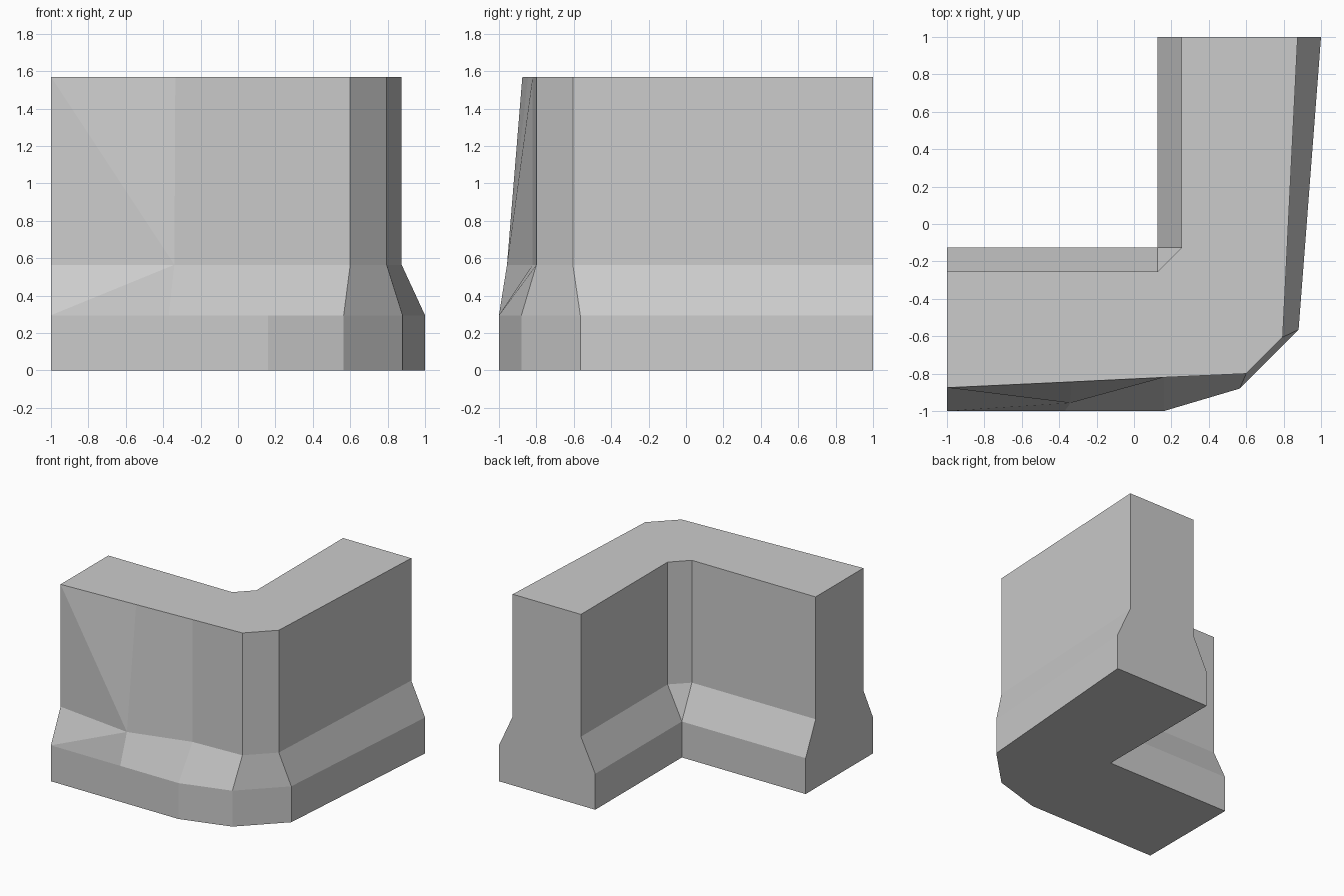
import bpy
import bmesh

cube = bpy.data.objects.get("Cube")
if cube:
    bpy.data.objects.remove(cube, do_unlink=True)

# One plain concrete colour
concrete = bpy.data.materials.new("concrete_grey")
concrete.use_nodes = True
grey = (0.6, 0.6, 0.6, 1)
concrete.diffuse_color = grey
concrete.node_tree.nodes["Principled BSDF"].inputs["Base Color"].default_value = grey

# Matching plan outlines: outer side left to right, then inner side back again
foot = [(-1, -1), (-0.37, -1), (0.16, -1), (0.565, -0.88), (0.88, -0.565), (1, 1),
        (0.125, 1), (0.125, -0.125), (0.125, -0.125), (-1, -0.125)]
wall_top = [(-1, -0.875), (-0.335, -0.844), (0.16, -0.82), (0.6, -0.8), (0.795, -0.605),
            (0.875, 1), (0.255, 1), (0.255, -0.125), (0.125, -0.255), (-1, -0.255)]
wall_low = list(wall_top)
wall_low[1] = (-0.34, -0.957)  # bulge at the bottom of the front wall

bm = bmesh.new()


def ring(outline, z):
    return [bm.verts.new((x, y, z)) for x, y in outline]


rings = [ring(foot, 0), ring(foot, 0.295), ring(wall_low, 0.565), ring(wall_top, 1.57)]

# Sides: plinth, sloping ramp and upright wall
for level, (low, high) in enumerate(zip(rings, rings[1:])):
    for i in range(len(low)):
        j = (i + 1) % len(low)
        a, b, c, d = low[i], low[j], high[j], high[i]
        if i == 0 and level == 1:      # ramp folds up to the bulge
            bm.faces.new((a, b, c))
            bm.faces.new((a, c, d))
        elif i == 0 and level == 2:    # wall folds away from the bulge
            bm.faces.new((a, b, d))
            bm.faces.new((b, c, d))
        else:
            bm.faces.new((a, b, c, d))

# Caps, then weld the shared inner corner of the foot
bm.faces.new(rings[-1])
bm.faces.new(rings[0][::-1])
bmesh.ops.remove_doubles(bm, verts=bm.verts, dist=0.001)
bmesh.ops.recalc_face_normals(bm, faces=bm.faces)

mesh = bpy.data.meshes.new("corner_barrier")
bm.to_mesh(mesh)
bm.free()
mesh.materials.append(concrete)
barrier = bpy.data.objects.new("corner_barrier", mesh)
bpy.context.collection.objects.link(barrier)
